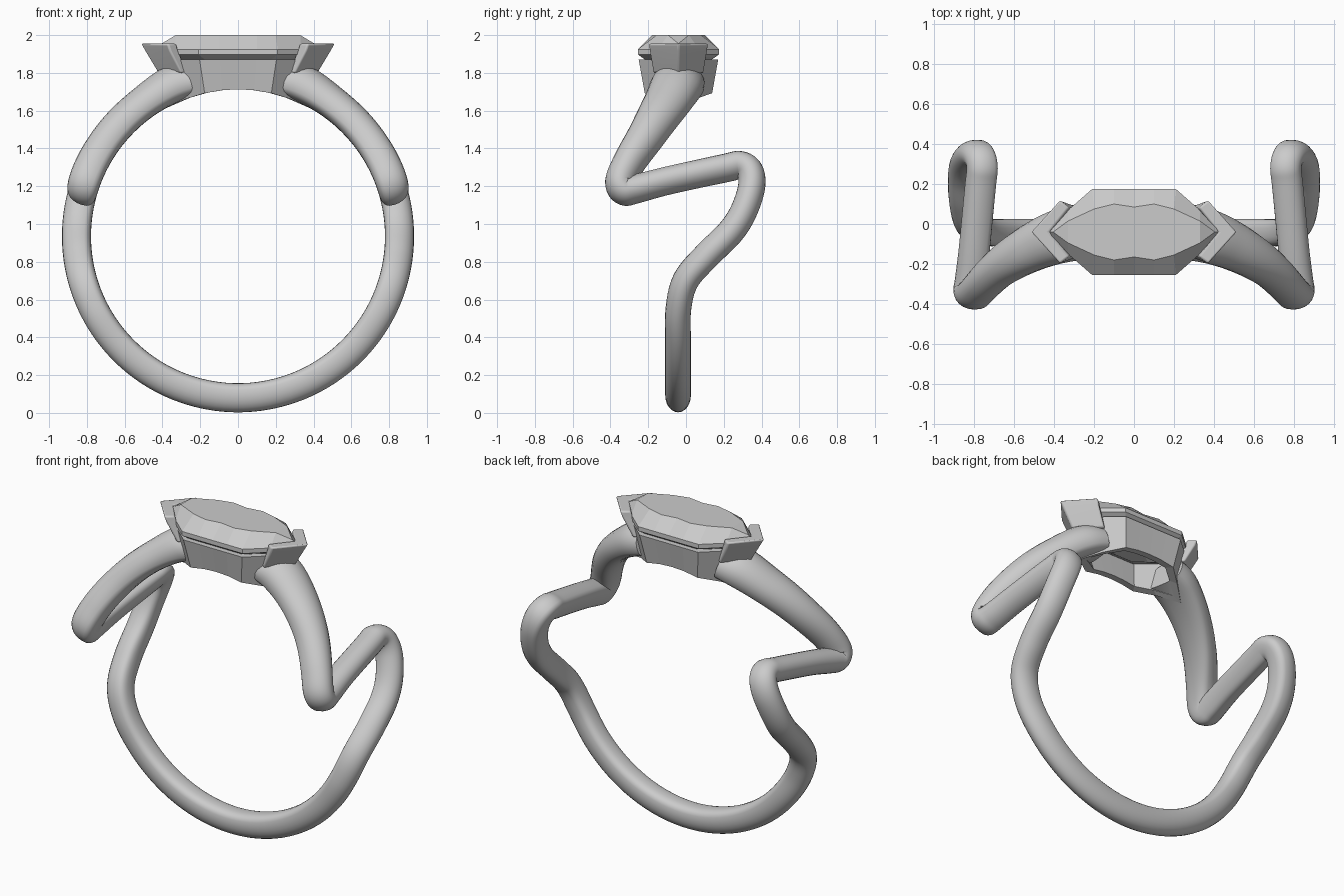
import bpy, bmesh, math
from mathutils import Vector

if "Cube" in bpy.data.objects:
    bpy.data.objects.remove(bpy.data.objects["Cube"])

CZ, RIN, CY = 0.935, 0.778, -0.04   # finger hole centre height, hole radius, stone centre y


def loft(name, loops, caps=True, ring=False, mirror=False, smooth=None, bevel=0):
    bm = bmesh.new()
    rows = [[bm.verts.new(p) for p in lp] for lp in loops]
    n = len(rows[0])
    pairs = list(zip(rows, rows[1:])) + ([(rows[-1], rows[0])] if ring else [])
    for a, b in pairs:
        for i in range(n):
            j = (i + 1) % n
            bm.faces.new((a[i], a[j], b[j], b[i]))
    if caps and not ring:
        if not mirror or abs(rows[0][0].co.x) > 1e-3:
            bm.faces.new(rows[0][::-1])
        bm.faces.new(rows[-1])
    bmesh.ops.remove_doubles(bm, verts=bm.verts, dist=1e-5)
    bmesh.ops.recalc_face_normals(bm, faces=bm.faces)
    me = bpy.data.meshes.new(name)
    bm.to_mesh(me)
    bm.free()
    ob = bpy.data.objects.new(name, me)
    bpy.context.collection.objects.link(ob)
    if bevel:
        m = ob.modifiers.new("bevel", 'BEVEL')
        m.width, m.segments = bevel, 3
    if mirror:
        m = ob.modifiers.new("mirror", 'MIRROR')
        m.merge_threshold = 0.002
    if smooth:
        bpy.context.view_layer.objects.active = ob
        ob.select_set(True)
        bpy.ops.object.shade_smooth_by_angle(angle=math.radians(smooth))
        ob.select_set(False)
    return ob


# Band: path wrapped on the finger cylinder (angle, y, half width, outer radius)
PATH = [(-90, -.042, .068, .932), (-65, -.042, .068, .932), (-42, -.042, .068, .932),
        (-27, -.04, .068, .932), (-16, .0, .07, .932), (-7, .11, .073, .932),
        (1.5, .235, .073, .932), (9, .305, .072, .932), (18, .347, .072, .932),
        (24, .338, .072, .932), (26.5, .285, .072, .93), (25.3, .2, .072, .93),
        (20.5, -.1, .072, .93), (17.3, -.27, .075, .935), (16.8, -.325, .078, .942),
        (20, -.348, .08, .948), (27, -.305, .085, .95), (39.6, -.205, .1, .95),
        (54.4, -.11, .122, .955), (66, -.055, .138, .975), (72.5, -.04, .14, .96)]


def spline(pts, steps):
    out = []
    for i in range(len(pts) - 1):
        p = [pts[max(0, min(len(pts) - 1, i + k))] for k in (-1, 0, 1, 2)]
        for s in range(steps):
            t = s / steps
            out.append([.5 * (2 * b + (c - a) * t + (2 * a - 5 * b + 4 * c - d) * t * t
                              + (3 * b - a - 3 * c + d) * t ** 3) for a, b, c, d in zip(*p)])
    return out + [list(pts[-1])]


def on_cyl(deg, r, y):
    a = math.radians(deg)
    return Vector((r * math.cos(a), y, CZ + r * math.sin(a)))


rows = spline(PATH, 8)
mids = [on_cyl(d, .855, y) for d, y, w, ro in rows]
loops = []
for i, (d, y, w, ro) in enumerate(rows):
    nrm = on_cyl(d, 1, 0) - Vector((0, 0, CZ))
    tan = mids[min(i + 1, len(mids) - 1)] - mids[max(i - 1, 0)]
    if i == 0:
        tan = Vector((1, 0, 0))
    tan = (tan - nrm * tan.dot(nrm)).normalized()
    side = tan.cross(nrm)
    h = ro - RIN
    mid = on_cyl(d, RIN + .42 * h, y)
    loop = []
    for k in range(24):
        c, s = math.cos(k * math.pi / 12), math.sin(k * math.pi / 12)
        if s >= -1e-6:                      # rounded outside
            u, v = c * w, s * .58 * h
        else:                               # flattened inside
            u, v = math.copysign(abs(c) ** .8, c) * w, -abs(s) ** .6 * .42 * h
        loop.append(mid + side * u + nrm * v)
    loops.append(loop)
loft("band", loops, mirror=True, smooth=50)


# Sixteen-point outlines from a quarter
def full(q):
    q = [tuple(p) for p in q]
    half = q + [(-x, y, *r) for x, y, *r in q[-2::-1]]
    return half + [(x, -y, *r) for x, y, *r in half[-2:0:-1]]


HEX = full([(.455, 0), (.33, .11), (.21, .215), (.1, .215), (0, .215)])


def hex_loop(sx, sy, z=None):
    return [(x * sx, CY + y * sy,
             z if z else CZ + math.sqrt(RIN ** 2 - (x * sx) ** 2)) for x, y in HEX]


# Basket: hollow hexagonal wall whose foot follows the finger hole
loft("basket", [hex_loop(.84, .83), hex_loop(.97, .98, 1.872),
                hex_loop(.86, .82, 1.872), hex_loop(.72, .64)], ring=True)

# Stone: pavilion, girdle, crown, wavy table
table = full([(.405, 0, 1.955), (.33, .055, 2), (.2, .115, 2), (.1, .14, 2), (0, .125, 2)])
table = [(x, CY + y, z) for x, y, z in table]
flat = [(math.copysign(.33, x), y, 2) if z < 2 else (x, y, z) for x, y, z in table]
loft("stone", [hex_loop(.3, .25, 1.79), hex_loop(.93, .92, 1.885), hex_loop(1, 1, 1.898),
               hex_loop(1, 1, 1.925), table, flat])


# Prongs: flared chevrons hugging the stone tips
def chevron(tip, inner, end, end_in, z):
    (ex, ey), (ix, iy) = end, end_in
    pts = [(tip, 0), (ex, ey), (ix, iy), (inner, 0), (ix, -iy), (ex, -ey)]
    return [(x, CY + y, z) for x, y in pts]


loft("prongs", [chevron(.425, .36, (.30, .135), (.265, .105), 1.80),
                chevron(.495, .42, (.36, .155), (.315, .12), 1.918),
                chevron(.517, .425, (.372, .16), (.325, .122), 1.955)],
     mirror=True, smooth=40, bevel=.01)
